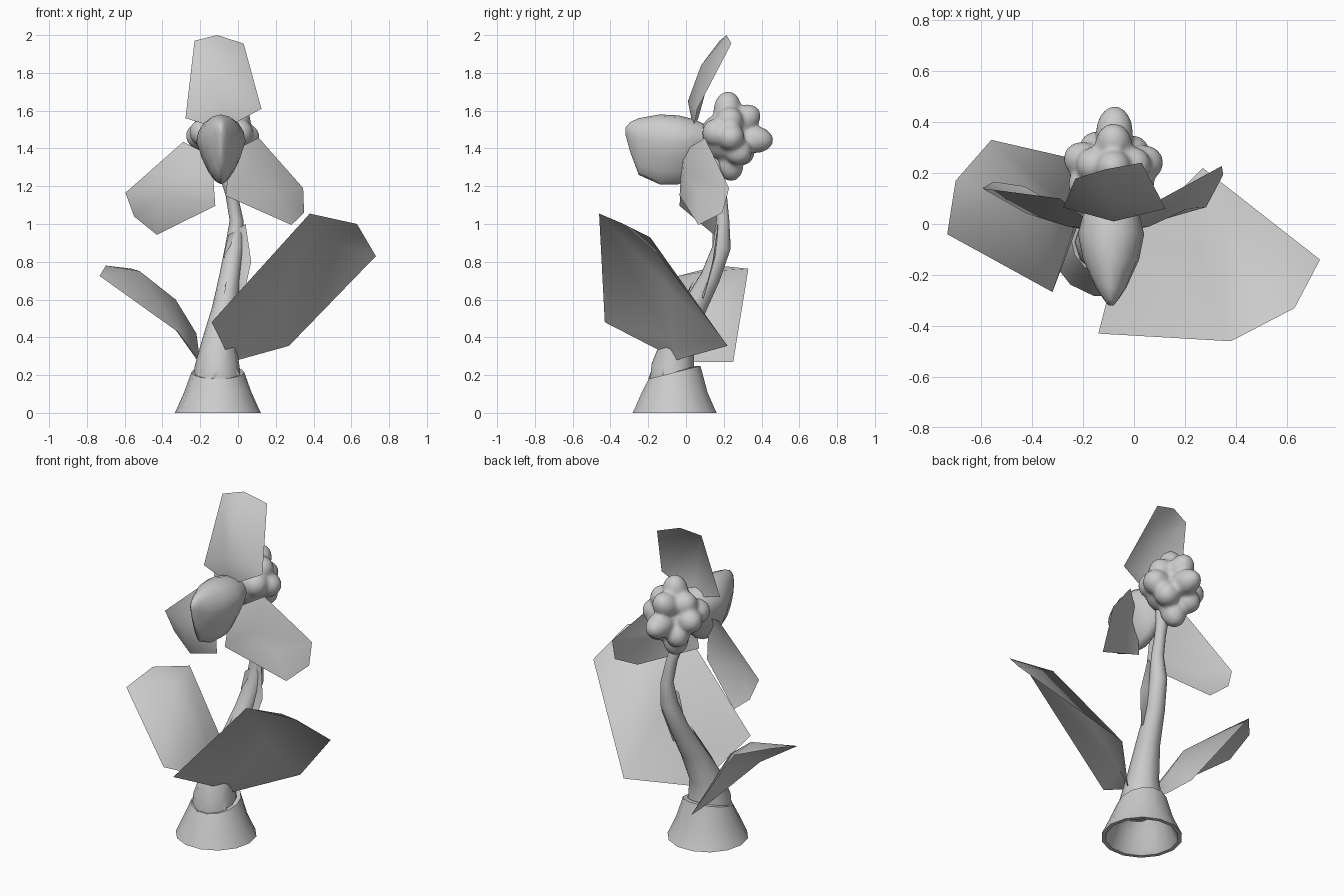
import bpy
import bmesh
from math import cos, sin, pi, radians
from mathutils import Vector, Matrix

default_cube = bpy.data.objects.get("Cube")
if default_cube:
    bpy.data.objects.remove(default_cube, do_unlink=True)

# Single plain grey
grey = bpy.data.materials.new("plain grey")
grey.use_nodes = True
tone = (0.6, 0.6, 0.6, 1)
grey.diffuse_color = tone
grey.node_tree.nodes["Principled BSDF"].inputs["Base Color"].default_value = tone


def finish(name, bm, angle=60):
    """Turn a bmesh into a smooth shaded object."""
    bmesh.ops.recalc_face_normals(bm, faces=bm.faces)
    mesh = bpy.data.meshes.new(name)
    bm.to_mesh(mesh)
    bm.free()
    mesh.materials.append(grey)
    obj = bpy.data.objects.new(name, mesh)
    bpy.context.collection.objects.link(obj)
    bpy.ops.object.select_all(action="DESELECT")
    obj.select_set(True)
    bpy.context.view_layer.objects.active = obj
    bpy.ops.object.shade_smooth_by_angle(angle=radians(angle))
    return obj


def bridge(bm, rings, capped=False):
    """Skin a list of equally long point rings with quads."""
    loops = [[bm.verts.new(point) for point in ring] for ring in rings]
    for low, high in zip(loops, loops[1:]):
        for i in range(len(low)):
            j = (i + 1) % len(low)
            bm.faces.new((low[i], low[j], high[j], high[i]))
    if capped:
        bm.faces.new(loops[0][::-1])
        bm.faces.new(loops[-1])


def blade(name, ridge, outline):
    """A thin leaf: triangles joining the outline to the nearest ridge points."""
    bm = bmesh.new()
    hubs = [bm.verts.new(point) for point in ridge]
    rim = [bm.verts.new(point) for point in outline]
    near = [min(range(len(hubs)), key=lambda k: (hubs[k].co - vert.co).length)
            for vert in rim]
    for i, vert in enumerate(rim):
        j = (i + 1) % len(rim)
        at = near[i]
        bm.faces.new((hubs[at], vert, rim[j]))
        while at != near[j]:
            step = at + (1 if near[j] > at else -1)
            bm.faces.new((hubs[at], rim[j], hubs[step]))
            at = step
    finish(name, bm, 80)


# Flared hollow foot with a top edge that dips at the front
def foot_ring(radius, height, dip=0.0, sides=14):
    angles = [2 * pi * i / sides for i in range(sides)]
    return [(-0.107 + radius * cos(a), -0.06 + radius * sin(a),
             height + dip * sin(a)) for a in angles]


bm = bmesh.new()
bridge(bm, [foot_ring(0.115, 0.2, 0.04), foot_ring(0.15, 0.12), foot_ring(0.19, 0.02),
            foot_ring(0.205, 0), foot_ring(0.228, 0), foot_ring(0.218, 0.02),
            foot_ring(0.178, 0.11), foot_ring(0.14, 0.215, 0.035),
            foot_ring(0.115, 0.215, 0.035)])
finish("flared_foot", bm, 50)

# Stem: tapered tube through (centre, radius) stations
stations = [((-.11, -.07, .18), .125), ((-.11, -.07, .24), .12), ((-.1, -.04, .38), .09),
            ((-.07, .04, .55), .068), ((-.045, .13, .72), .055), ((-.018, .19, .88), .05),
            ((-.008, .195, 1.02), .036), ((-.035, .185, 1.16), .032),
            ((-.07, .16, 1.28), .035), ((-.08, .15, 1.4), .04)]
bm = bmesh.new()
rings = []
for k, (centre, radius) in enumerate(stations):
    before = Vector(stations[max(k - 1, 0)][0])
    after = Vector(stations[min(k + 1, len(stations) - 1)][0])
    turn = Vector((0, 0, 1)).rotation_difference(after - before)
    rings.append([Vector(centre) + turn @ Vector((radius * cos(a), radius * sin(a), 0))
                  for a in (2 * pi * i / 10 for i in range(10))])
bridge(bm, rings, True)
finish("stem", bm)

# Large leaves near the ground, arched up along the ridge and drooping at the tip
blade("large_left_leaf", [(.04, -.08, .39), (.25, -.1, .67), (.43, -.19, .93)],
      [(-.05, -.08, .3), (-.14, -.43, .48), (.38, -.46, 1.055), (.63, -.33, 1),
       (.73, -.14, .83), (.27, .22, .355), (.0, -.05, .28)])
blade("large_right_leaf", [(-.22, .03, .42), (-.33, .04, .6), (-.52, .11, .75)],
      [(-.2, .05, .27), (-.21, .25, .27), (-.56, .33, .763), (-.7, .17, .78),
       (-.733, -.04, .725), (-.32, -.267, .43)])

# Small leaves hugging the stem
blade("stem_leaf", [(0, .16, .84)],
      [(.04, .17, 1), (-.05, .14, .94), (-.077, .14, .83), (-.03, .08, .66),
       (.025, .09, .6), (.07, .14, .8)])
blade("stem_sheath", [(-.12, -.08, .48)],
      [(-.165, -.16, .29), (-.18, -.1, .36), (-.06, .04, .7), (-.1, -.1, .42)])
blade("foot_sheath", [(-.06, -.17, .26)],
      [(-.14, -.2, .18), (-.06, -.12, .36), (.01, -.12, .2)])

# Three petals
blade("upper_petal", [(-.08, .01, 1.65), (-.1, .08, 1.84)],
      [(-.08, .04, 1.5), (-.278, .065, 1.56), (-.23, .178, 1.97), (-.11, .215, 2),
       (.03, .24, 1.955), (.124, .06, 1.61)])
blade("left_petal", [(.06, -.01, 1.27), (.21, .06, 1.17)],
      [(-.04, -.02, 1.38), (.11, .1, 1.456), (.345, .228, 1.19), (.35, .193, 1.06),
       (.283, .066, .995), (-.066, -.034, 1.15)])
blade("right_petal", [(-.26, -.01, 1.25), (-.42, .04, 1.15)],
      [(-.14, -.02, 1.36), (-.29, .1, 1.435), (-.596, .14, 1.165), (-.55, .166, 1.04),
       (-.43, .148, .943), (-.12, -.034, 1.096)])

# Hooded bulb: teardrop sections (y, half width, bottom, top)
sections = [(-.32, .01, 1.47, 1.51), (-.295, .03, 1.38, 1.54), (-.25, .06, 1.26, 1.56),
            (-.14, .11, 1.21, 1.58), (-.04, .13, 1.21, 1.575), (.04, .11, 1.25, 1.555),
            (.12, .07, 1.34, 1.52)]
bm = bmesh.new()
rings = []
for y, width, bottom, top in sections:
    middle = bottom + 0.62 * (top - bottom)
    ring = []
    for i in range(16):
        a = 2 * pi * i / 16
        pinch = 1 + 0.4 * min(sin(a), 0)
        reach = top - middle if sin(a) > 0 else middle - bottom
        ring.append((-.09 + width * cos(a) * pinch, y, middle + reach * sin(a)))
    rings.append(ring)
bridge(bm, rings, True)
finish("hooded_bulb", bm)

# Knobbly cluster behind the petals: lobes fused into one skin
core = Vector((-.08, .2, 1.46))
tips = [(-.075, .46, 1.44), (-.08, .23, 1.7), (-.08, .38, 1.61), (-.2, .25, 1.6),
        (.04, .25, 1.6), (-.27, .28, 1.47), (.11, .26, 1.46), (-.18, .34, 1.34),
        (.03, .32, 1.34), (-.1, .25, 1.23), (-.25, .13, 1.5), (.07, .13, 1.5)]
bm = bmesh.new()
bmesh.ops.create_icosphere(bm, subdivisions=3, radius=0.13, matrix=Matrix.Translation(core))
for tip in tips:
    way = Vector(tip) - core
    lobe = Matrix.Translation(core + way * 0.6)
    lobe = lobe @ Vector((0, 0, 1)).rotation_difference(way).to_matrix().to_4x4()
    lobe = lobe @ Matrix.Diagonal((.073, .073, way.length * 0.41, 1))
    bmesh.ops.create_icosphere(bm, subdivisions=3, radius=1, matrix=lobe)
cluster = finish("lobed_cluster", bm)
remesh = cluster.modifiers.new("fuse", "REMESH")
remesh.mode = "VOXEL"
remesh.voxel_size = 0.012
remesh.use_smooth_shade = True
soften = cluster.modifiers.new("soften", "SMOOTH")
soften.factor = 0.5
soften.iterations = 5
